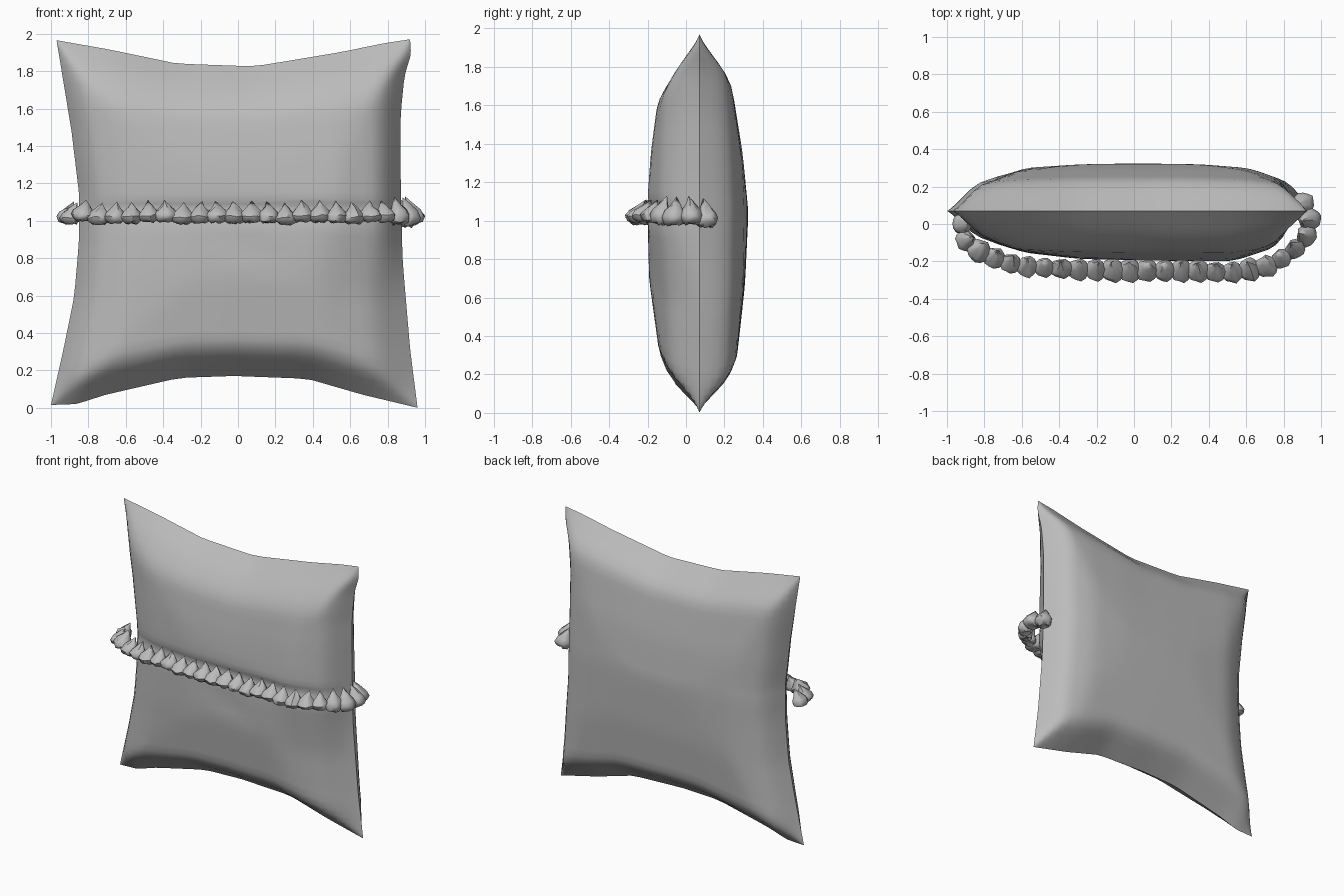
import bpy, bmesh, math, random
from mathutils import Vector

if "Cube" in bpy.data.objects:
    bpy.data.objects.remove(bpy.data.objects["Cube"])

random.seed(4)
fabric = bpy.data.materials.new("grey fabric")
fabric.diffuse_color = (0.5, 0.5, 0.5, 1)
fabric.use_nodes = True
fabric.node_tree.nodes["Principled BSDF"].inputs["Base Color"].default_value = fabric.diffuse_color


def interp(points, t):
    """Piecewise linear lookup in (parameter, value) pairs."""
    for (a, p), (b, q) in zip(points, points[1:]):
        if t <= b:
            return p + (q - p) * (t - a) / (b - a)
    return points[-1][1]


def finish(bm, name, angle):
    bmesh.ops.recalc_face_normals(bm, faces=bm.faces)
    mesh = bpy.data.meshes.new(name)
    bm.to_mesh(mesh)
    bm.free()
    obj = bpy.data.objects.new(name, mesh)
    bpy.context.collection.objects.link(obj)
    mesh.materials.append(fabric)
    bpy.ops.object.select_all(action='DESELECT')
    obj.select_set(True)
    bpy.context.view_layer.objects.active = obj
    bpy.ops.object.shade_smooth_by_angle(angle=math.radians(angle))
    return obj


# Seam outline of the cushion, each side as a function of 0..1
LEFT = [(0, -1.0), (.16, -.93), (.3, -.875), (.45, -.85), (.58, -.85), (.75, -.89), (1, -.97)]
RIGHT = [(0, .96), (.16, .92), (.4, .88), (.6, .87), (.8, .87), (.9, .89), (.96, .925), (1, .92)]
BOTTOM = [(0, .015), (.07, .02), (.15, .07), (.35, .16), (.5, .17), (.7, .155), (.85, .07), (1, 0)]
TOP = [(0, 1.965), (.15, 1.915), (.34, 1.84), (.56, 1.825), (.8, 1.9), (.93, 1.95), (1, 1.97)]
# Puffiness across and up each panel, as a function of -1..1
FRONT_X = [(-1, 0), (-.92, .5), (-.7, .82), (-.35, .95), (0, .98), (.6, 1), (.88, .7), (1, 0)]
FRONT_X_LOW = [(-1, 0), (-.92, .5), (-.7, .82), (-.35, .95), (0, .98), (.45, .97), (.8, .6), (1, 0)]
FRONT_Z = [(-1, 0), (-.82, .78), (-.35, .98), (.1, 1), (.4, .93), (.7, .8), (.85, .47), (1, 0)]
BACK_X = [(-1, 0), (-.91, .6), (-.7, .9), (-.35, .98), (0, 1), (.4, .98), (.7, .9), (.91, .65), (1, 0)]
BACK_Z = [(-1, 0), (-.82, .78), (-.4, .93), (.05, 1), (.4, .89), (.8, .67), (1, 0)]
SEAM_Y = 0.07
N = 36


def soft(points, t):
    """Lookup averaged over a short span, so creases stay rounded."""
    w = min(.05, 1 - abs(t))
    return sum(interp(points, t + k * w) for k in (-1, -.5, 0, .5, 1)) / 5


def cushion_point(s, t, side):
    u, v = (s + 1) / 2, (t + 1) / 2
    x = interp(LEFT, v) * (1 - u) + interp(RIGHT, v) * u
    z = interp(BOTTOM, u) * (1 - v) + interp(TOP, u) * v
    if side > 0:
        fx, fz = soft(BACK_X, s), soft(BACK_Z, t)
        return Vector((x, SEAM_Y + .255 * (.5 * fx * fz + .5 * min(fx, fz)), z))
    low = min(1, max(0, -t * 2.5))
    fx = soft(FRONT_X, s) * (1 - low) + soft(FRONT_X_LOW, s) * low
    fz = soft(FRONT_Z, t)
    f = .5 * fx * fz + .5 * min(fx, fz)
    d = .272 * f
    # slanted fold under the frill, and the pinch where the frill is sewn on
    along = z - (.95 - .4 * (x + .2))
    d -= .01 * math.exp(-(along / .04) ** 2 - ((x - .05) / .2) ** 2)
    d -= .02 * f * math.exp(-((z - 1.06) / .04) ** 2)
    return Vector((x, SEAM_Y - max(d, 0), z))


# Cushion: two puffed panels meeting at the seam
bm = bmesh.new()
params = [math.sin(math.pi / 2 * (2 * i / N - 1)) for i in range(N + 1)]
rows = sorted(params + [.03, .05, .11, .13])  # finer rows around the frill
for side in (-1, 1):
    grid = [[bm.verts.new(cushion_point(s, t, side)) for s in params] for t in rows]
    for j in range(len(rows) - 1):
        for i in range(N):
            bm.faces.new((grid[j][i], grid[j][i + 1], grid[j + 1][i + 1], grid[j + 1][i]))
bmesh.ops.remove_doubles(bm, verts=bm.verts, dist=.0005)
finish(bm, "cushion", 50)

# Frill path around the front, from the left seam to just behind the right seam
PATH = [Vector(p) for p in ((-.92, .0), (-.90, -.09), (-.81, -.16), (-.62, -.225), (-.3, -.245),
                            (0, -.25), (.3, -.25), (.52, -.26), (.72, -.225), (.85, -.15),
                            (.925, -.06), (.94, .04), (.905, .11))]


def path_points(count):
    lengths = [0]
    for a, b in zip(PATH, PATH[1:]):
        lengths.append(lengths[-1] + (b - a).length)
    xs = [(l, p.x) for l, p in zip(lengths, PATH)]
    ys = [(l, p.y) for l, p in zip(lengths, PATH)]
    at = lambda l: Vector((interp(xs, l), interp(ys, l)))
    for k in range(count):
        l = lengths[-1] * k / (count - 1)
        tangent = (at(min(l + .06, lengths[-1])) - at(max(l - .06, 0))).normalized()
        yield at(l), tangent, Vector((tangent.y, -tangent.x))


# Frill: gathered pleats, each a crinkled fan with its point at the cushion
bm = bmesh.new()
SIDES = 14
for centre, tangent, out in path_points(25):
    wide = random.uniform(.054, .066)
    deep = random.uniform(.05, .066)
    drop = random.uniform(-.01, .008)
    tall = 1.3 if centre.x > .84 else 1  # loose pleats at the right end

    def place(a, o, z):
        p = centre + tangent * a + out * o
        return bm.verts.new((p.x, p.y, 1.04 + (z - 1.04) * tall + drop))

    apex = place(random.uniform(-.012, .012), -.045, 1.105)
    rings = []
    for scale, z, shift in ((.38, 1.075, -.025), (.8, 1.048, -.005), (1, 1.025, 0),
                            (.9, 1.003, -.003), (.55, .99, -.01)):
        ring = []
        for k in range(SIDES):
            a = 2 * math.pi * k / SIDES
            r = scale * (1 + .06 * math.cos(5 * a)) * random.uniform(.95, 1.05)
            ring.append(place(math.cos(a) * r * wide, math.sin(a) * r * deep + shift,
                              z + random.uniform(-.006, .006)))
        rings.append(ring)
    base = place(0, -.01, 1.0)
    for k in range(SIDES):
        n = (k + 1) % SIDES
        bm.faces.new((apex, rings[0][k], rings[0][n]))
        bm.faces.new((base, rings[-1][n], rings[-1][k]))
        for lo, hi in zip(rings, rings[1:]):
            bm.faces.new((lo[k], hi[k], hi[n], lo[n]))
finish(bm, "frill", 50)
